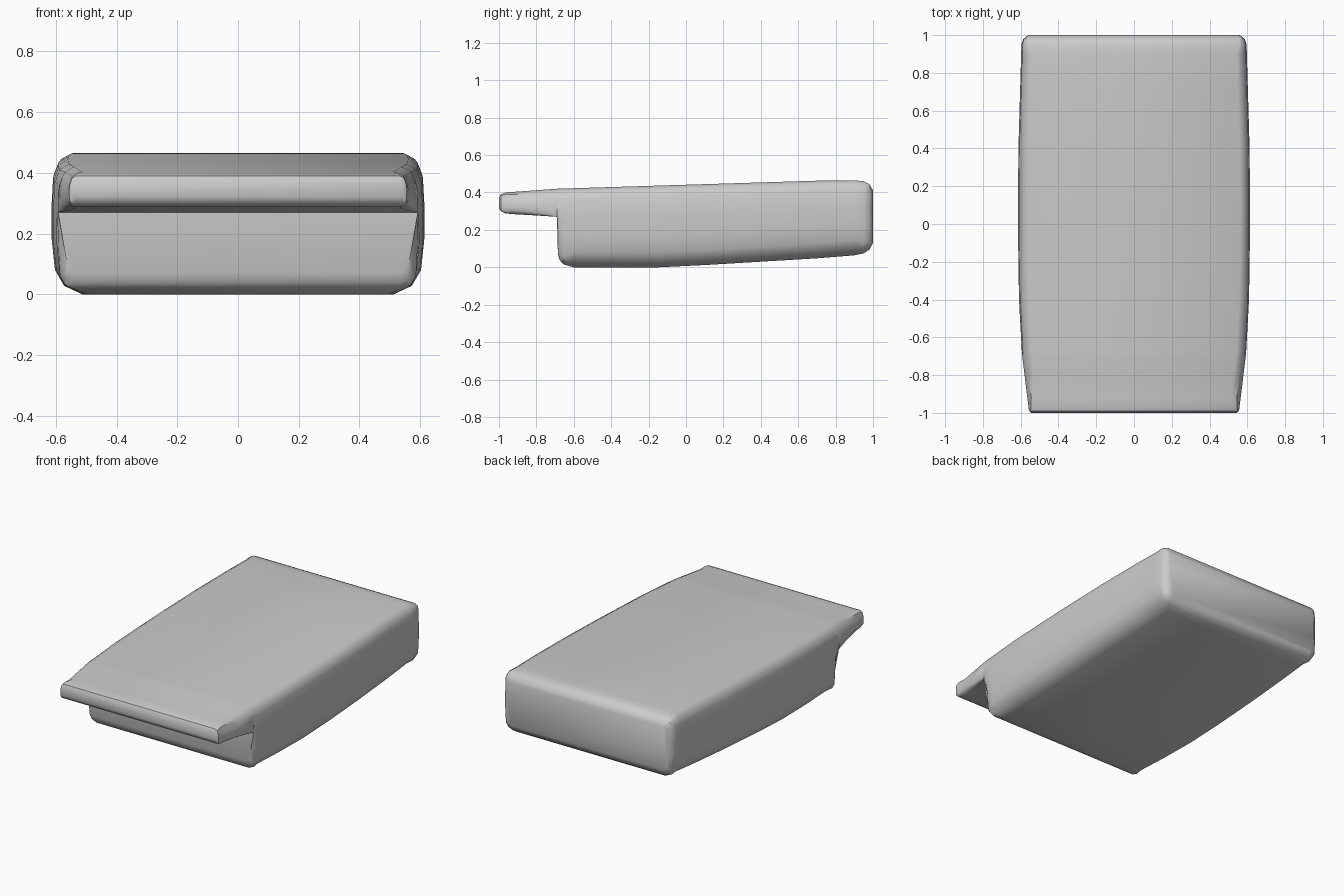
import bpy, bmesh, math

if "Cube" in bpy.data.objects:
    bpy.data.objects.remove(bpy.data.objects["Cube"])

# Outlines along y: top height, half width, underside of lip and of body
TOP = [(-1, .37), (-.99, .39), (-.965, .40), (-.69, .42), (.7, .463), (.9, .465), (.95, .46), (.98, .445), (1, .41)]
WIDTH = [(-1, .545), (-.99, .556), (-.69, .593), (-.4, .609), (0, .615), (.4, .612), (.95, .596), (.98, .586), (1, .56)]
LIP = [(-1, .32), (-.99, .30), (-.965, .288), (-.92, .284), (-.8, .277), (-.69, .27)]
BODY = [(-.685, .07), (-.675, .038), (-.655, .016), (-.6, 0), (-.4, 0), (-.15, 0), (.1, .012),
        (.4, .03), (.7, .048), (.9, .064), (.95, .074), (.98, .094), (1, .13)]


def along(points, y):
    """Height or width of an outline at y."""
    for (y0, v0), (y1, v1) in zip(points, points[1:]):
        if y <= y1:
            return v0 + (v1 - v0) * (y - y0) / (y1 - y0)
    return points[-1][1]


def half_ring(y, b, is_lip):
    """Right half of a soft-cornered cross-section, from top to bottom."""
    t, w = along(TOP, y), along(WIDTH, y)
    soft = min(1, .35 + (1 - abs(y)) * 8)      # corners tighten at both ends
    kt, rt = .053 * soft, min(.06 * soft, .4 * (t - b))
    if is_lip:
        wl = w
        kb = .03 * min(soft, (-.68 - y) * 6)   # lip edge sharpens at the step
        rb = .7 * kb
    else:
        start = min(1, (y + .685) / .085)      # rounded front wall of the body
        wl = w - .028 * max(0, 1 - start * 2.5)
        kb = min(.03 + .07 * start, .1 * soft)
        rb = .8 * kb
    hi, lo = t - rt, b + rb
    return [(w - kt, t), (w - .4 * kt, t - .3 * rt), (w - .1 * kt, hi),
            (w, lo + .67 * (hi - lo)), (wl, lo + .33 * (hi - lo)),
            (wl - .1 * kb, lo), (wl - .4 * kb, b + .35 * rb), (wl - kb, b)]


# Loft the case through the mirrored sections, lip first, then body
bm = bmesh.new()
rings = []
for section, is_lip in ((LIP, True), (BODY, False)):
    for y, b in section:
        right = half_ring(y, b, is_lip)
        outline = right + [(-x, z) for x, z in reversed(right)]
        rings.append([bm.verts.new((x, y, z)) for x, z in outline])
for a, b in zip(rings, rings[1:]):
    for i in range(len(a)):
        j = (i + 1) % len(a)
        bm.faces.new((a[i], a[j], b[j], b[i]))
bm.faces.new(rings[0])
bm.faces.new(rings[-1])
bmesh.ops.recalc_face_normals(bm, faces=bm.faces)

mesh = bpy.data.meshes.new("lipped_case")
bm.to_mesh(mesh)
bm.free()
case = bpy.data.objects.new("lipped_case", mesh)
bpy.context.collection.objects.link(case)
bpy.context.view_layer.objects.active = case
case.select_set(True)
bpy.ops.object.shade_smooth_by_angle(angle=math.radians(40))
